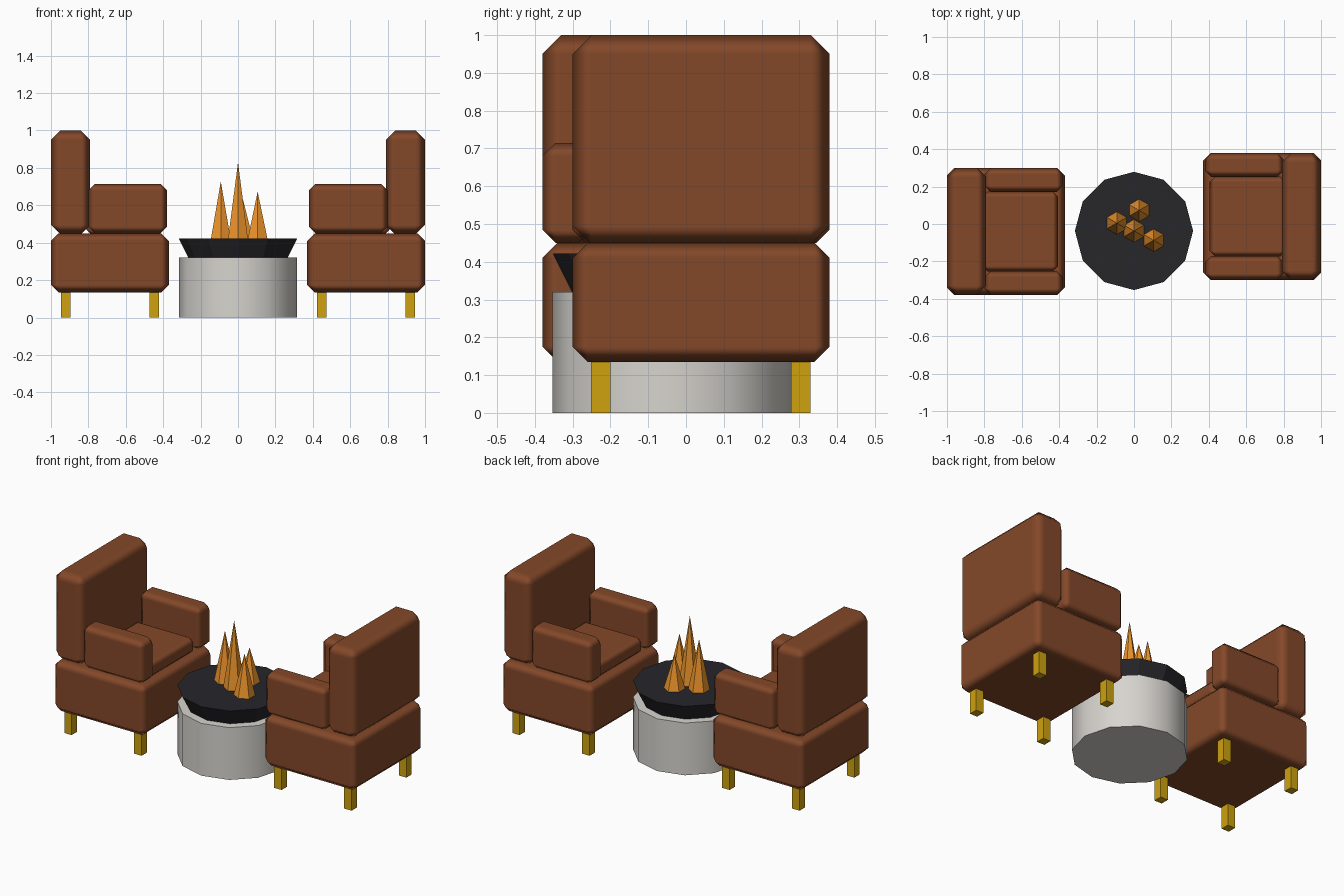
import bpy
from math import radians, pi

if "Cube" in bpy.data.objects:
    bpy.data.objects.remove(bpy.data.objects["Cube"])


def material(name, color):
    m = bpy.data.materials.new(name)
    m.diffuse_color = (*color, 1)
    m.use_nodes = True
    m.node_tree.nodes["Principled BSDF"].inputs["Base Color"].default_value = m.diffuse_color
    return m


LEATHER = material("leather", (0.23, 0.065, 0.022))
GOLD = material("gold", (0.62, 0.36, 0.005))
STONE = material("stone", (0.68, 0.66, 0.62))
IRON = material("iron", (0.02, 0.02, 0.024))
FIRE = material("fire", (0.85, 0.30, 0.025))


def box(name, x, y, z, mat, turn, bevel=0.0):
    """Box from axis ranges; turn = 1 or -1 (-1 is half a turn about the origin)."""
    centre = [(a + b) / 2 for a, b in (x, y, z)]
    bpy.ops.mesh.primitive_cube_add(
        size=1, location=(centre[0] * turn, centre[1] * turn, centre[2]))
    o = bpy.context.object
    o.name = name
    o.scale = [b - a for a, b in (x, y, z)]
    bpy.ops.object.transform_apply(location=False, rotation=False, scale=True)
    o.data.materials.append(mat)
    if bevel:
        bpy.ops.object.shade_smooth()
        m = o.modifiers.new("soft_edges", 'BEVEL')
        m.width = bevel
        m.segments = 1
        m.harden_normals = True
    return o


def cone(name, sides, r1, r2, z0, z1, xy, mat, smooth=False):
    bpy.ops.mesh.primitive_cone_add(
        vertices=sides, radius1=r1, radius2=r2, depth=z1 - z0,
        location=(*xy, (z0 + z1) / 2))
    o = bpy.context.object
    o.name = name
    o.data.materials.append(mat)
    if smooth:
        bpy.ops.object.shade_smooth_by_angle(angle=radians(40))
    return o


# Two armchairs facing each other across the fire
for side, turn in (("right", 1), ("left", -1)):
    box(side + "_seat_base", (0.37, 1.0), (-0.30, 0.38), (0.135, 0.45), LEATHER, turn, 0.04)
    box(side + "_backrest", (0.79, 1.0), (-0.30, 0.38), (0.445, 1.0), LEATHER, turn, 0.05)
    box(side + "_cushion", (0.405, 0.81), (-0.175, 0.255), (0.44, 0.54), LEATHER, turn, 0.03)
    for n, y in (("a", (-0.30, -0.17)), ("b", (0.25, 0.38))):
        box(f"{side}_arm_{n}", (0.38, 0.80), y, (0.45, 0.715), LEATHER, turn, 0.035)
    for i, x in enumerate((0.422, 0.896)):
        for j, y in enumerate((-0.252, 0.278)):
            box(f"{side}_leg_{i}{j}", (x, x + 0.05), (y, y + 0.052), (0, 0.15), GOLD, turn)

# Fire pit: drum and flared bowl
PIT = (0, -0.037)
cone("pit_drum", 12, 0.316, 0.316, 0, 0.32, PIT, STONE, True)
cone("pit_bowl", 12, 0.265, 0.316, 0.32, 0.422, PIT, IRON)

# Flames
for i, (x, y, top) in enumerate(((0, -0.037, 0.83), (-0.092, 0.005, 0.727),
                                 (0.105, -0.087, 0.673), (0.027, 0.073, 0.63))):
    cone(f"flame_{i}", 6, 0.062, 0, 0.415, top, (x, y), FIRE)
